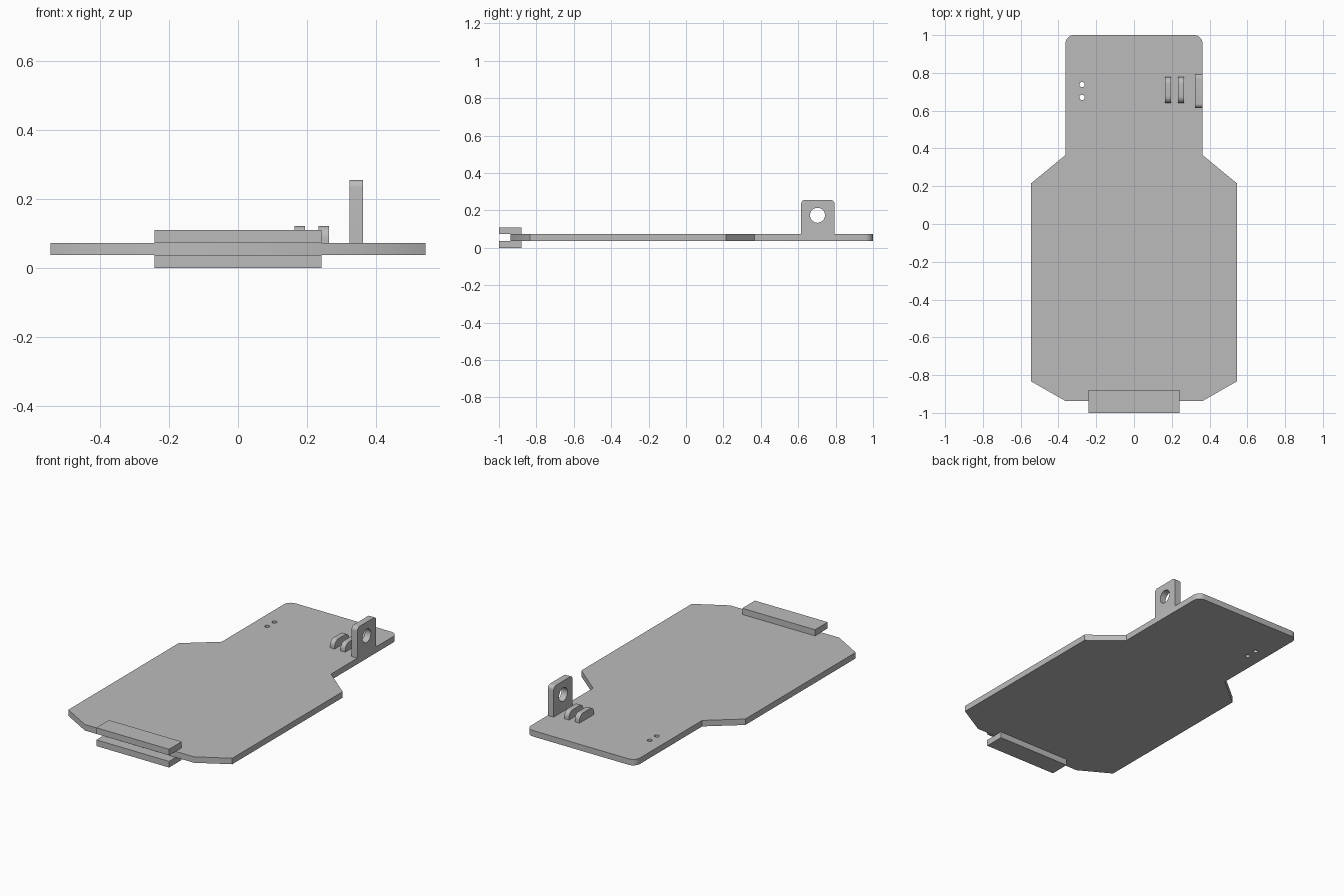
import bpy, bmesh
from math import cos, sin, pi
from mathutils import Vector, Matrix

cube = bpy.data.objects.get("Cube")
if cube:
    bpy.data.objects.remove(cube)

grey = bpy.data.materials.new("plain_grey")
grey.use_nodes = True
colour = (0.5, 0.5, 0.5, 1)
grey.diffuse_color = colour
grey.node_tree.nodes["Principled BSDF"].inputs["Base Color"].default_value = colour


def rounded(corners, steps=8):
    """Outline from (x, y, radius) corners, with rounded ones swept as arcs."""
    out = []
    for i, (x, y, r) in enumerate(corners):
        p = Vector((x, y))
        if r == 0:
            out.append(p)
            continue
        a = (Vector(corners[i - 1][:2]) - p).normalized()
        b = (Vector(corners[(i + 1) % len(corners)][:2]) - p).normalized()
        for k in range(steps + 1):
            t = k / steps * pi / 2
            out.append(p + a * r * (1 - sin(t)) + b * r * (1 - cos(t)))
    return out


def circle(x, y, r, n=32):
    return [Vector((x + r * cos(2 * pi * k / n), y + r * sin(2 * pi * k / n))) for k in range(n)]


def prism(name, loops, depth, matrix):
    """Flat outline with holes, extruded along local z."""
    bm = bmesh.new()
    edges = []
    for loop in loops:
        vs = [bm.verts.new((p.x, p.y, 0)) for p in loop]
        edges += [bm.edges.new((vs[i - 1], vs[i])) for i in range(len(vs))]
    bmesh.ops.triangle_fill(bm, edges=edges, use_beauty=True)
    ext = bmesh.ops.extrude_face_region(bm, geom=bm.faces[:], use_keep_orig=True)
    top = [v for v in ext["geom"] if isinstance(v, bmesh.types.BMVert)]
    bmesh.ops.translate(bm, verts=top, vec=(0, 0, depth))
    bmesh.ops.recalc_face_normals(bm, faces=bm.faces[:])
    bm.transform(matrix)
    mesh = bpy.data.meshes.new(name)
    bm.to_mesh(mesh)
    bm.free()
    mesh.materials.append(grey)
    obj = bpy.data.objects.new(name, mesh)
    bpy.context.collection.objects.link(obj)
    bpy.ops.object.select_all(action="DESELECT")
    bpy.context.view_layer.objects.active = obj
    obj.select_set(True)
    bpy.ops.object.shade_smooth_by_angle(angle=pi / 6)
    return obj


LOW, HIGH = 0.037, 0.073

# Main plate with tapered shoulders and two pin holes
half = [(0.363, -0.937, 0), (0.545, -0.833, 0), (0.545, 0.215, 0),
        (0.363, 0.365, 0), (0.363, 1.0, 0.045)]
outline = rounded(half + [(-x, y, r) for x, y, r in reversed(half)])
pins = [circle(-0.275, y, 0.014, 20) for y in (0.67, 0.738)]
prism("plate", [outline] + pins, HIGH - LOW, Matrix.Translation((0, 0, LOW)))

# Clip bars above and below the front edge
bar = rounded([(-0.242, -1, 0), (0.242, -1, 0), (0.242, -0.88, 0), (-0.242, -0.88, 0)])
for name, z in (("lower_clip_bar", 0), ("upper_clip_bar", HIGH)):
    prism(name, [bar], 0.037, Matrix.Translation((0, 0, z)))


def upright(name, x, width, y0, y1, top, r, holes=()):
    """Standing tab: profile in y and z, extruded along x."""
    profile = rounded([(y0, HIGH, 0), (y1, HIGH, 0), (y1, top, r), (y0, top, r)])
    axes = Matrix(((0, 0, 1, x), (1, 0, 0, 0), (0, 1, 0, 0), (0, 0, 0, 1)))
    prism(name, [profile, *holes], width, axes)


# Side lug with a round hole, and two low ribs beside it
upright("lug", 0.324, 0.039, 0.615, 0.794, 0.256, 0.022, [circle(0.703, 0.174, 0.04)])
for name, x in (("inner_rib", 0.164), ("outer_rib", 0.234)):
    upright(name, x, 0.031, 0.64, 0.777, 0.122, 0.035)
